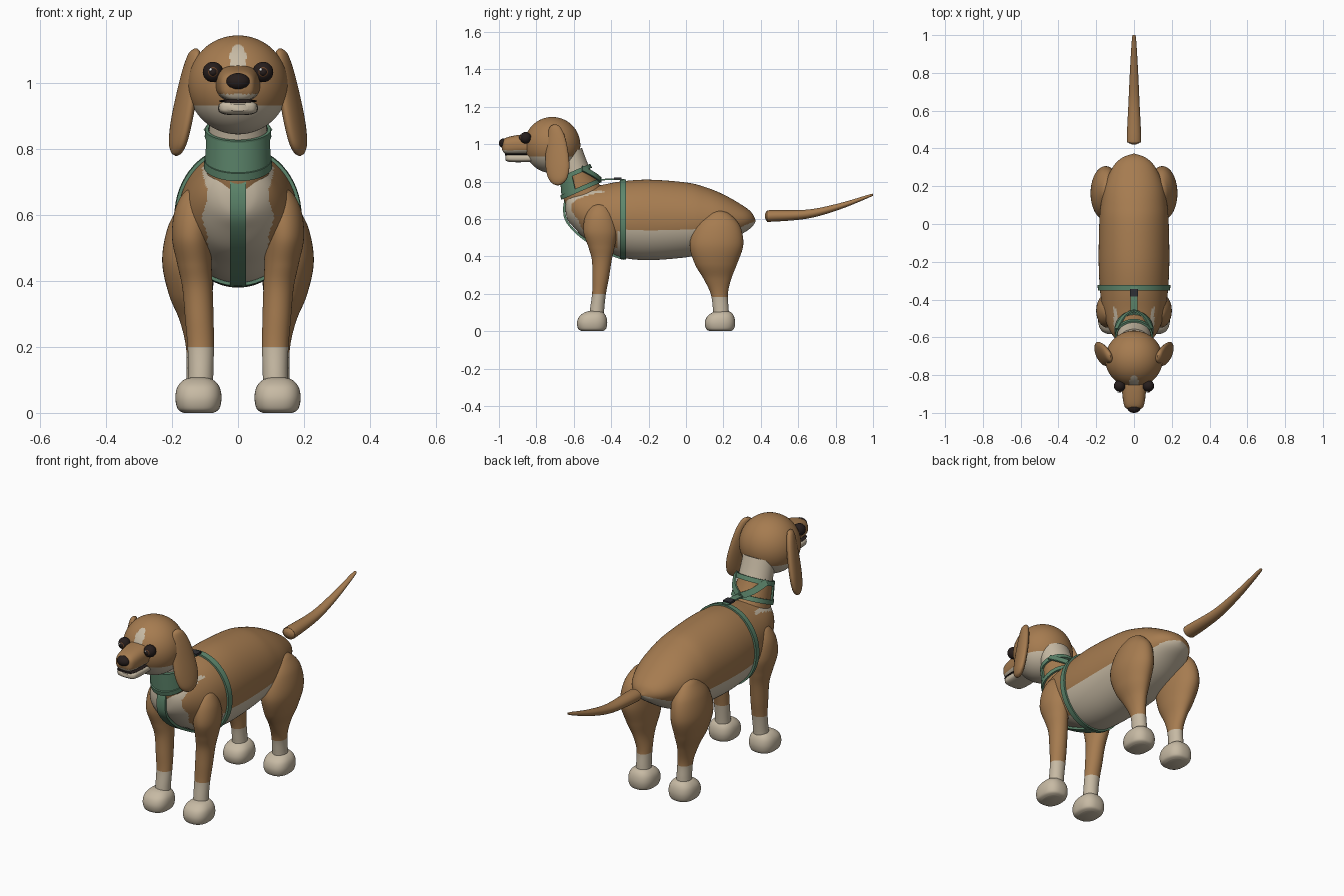
import bpy, bmesh, math
from mathutils import Vector as V

if "Cube" in bpy.data.objects:
    bpy.data.objects.remove(bpy.data.objects["Cube"])


def material(name, rgb):
    m = bpy.data.materials.new(name)
    m.diffuse_color = (*rgb, 1)
    m.use_nodes = True
    m.node_tree.nodes["Principled BSDF"].inputs["Base Color"].default_value = m.diffuse_color
    return m


TAN = material("tan_fur", (0.38, 0.20, 0.08))
CREAM = material("cream_fur", (0.57, 0.49, 0.37))
GREEN = material("green_strap", (0.11, 0.24, 0.15))
DARK = material("dark_nose", (0.02, 0.013, 0.012))
IRIS = material("brown_iris", (0.13, 0.05, 0.02))
WHITE = material("eye_glint", (0.8, 0.8, 0.8))
BUCKLE = material("dark_buckle", (0.03, 0.03, 0.035))
X, Y, Z = V((1, 0, 0)), V((0, 1, 0)), V((0, 0, 1))


def finish(name, bm, mats, rule=None, flip=False, angle=40):
    """Turn a bmesh into a smooth object, coloured by a rule on face centres."""
    if flip:
        for v in bm.verts:
            v.co.x *= -1
    bmesh.ops.recalc_face_normals(bm, faces=bm.faces)
    for f in bm.faces:
        if rule:
            f.material_index = int(rule(f.calc_center_median()))
    me = bpy.data.meshes.new(name)
    bm.to_mesh(me)
    bm.free()
    ob = bpy.data.objects.new(name, me)
    bpy.context.collection.objects.link(ob)
    for m in mats:
        me.materials.append(m)
    bpy.ops.object.select_all(action='DESELECT')
    ob.select_set(True)
    bpy.context.view_layer.objects.active = ob
    bpy.ops.object.shade_smooth_by_angle(angle=math.radians(angle))
    return ob


def spline(pts, n):
    """Catmull-Rom interpolation of tuples."""
    out = []
    for i in range(len(pts) - 1):
        a, b, c, d = (pts[max(0, min(len(pts) - 1, i + k))] for k in (-1, 0, 1, 2))
        for j in range(n):
            t = j / n
            out.append([0.5 * (2 * q + (r - p) * t + (2 * p - 5 * q + 4 * r - s) * t * t
                               + (3 * q - p - 3 * r + s) * t ** 3)
                        for p, q, r, s in zip(a, b, c, d)])
    return out + [list(pts[-1])]


def loft(name, stations, u, v, mats, rule=None, flip=False, n=6, seg=40, power=2):
    """Skin over (x, y, z, ru, rv) rings; power above 2 squares the section."""
    bm = bmesh.new()
    rings = []
    for x, y, z, ru, rv in spline(stations, n):
        ring = []
        for k in range(seg):
            a = 2 * math.pi * k / seg
            c, s = math.cos(a), math.sin(a)
            c, s = (math.copysign(abs(w) ** (2 / power), w) for w in (c, s))
            ring.append(bm.verts.new(V((x, y, z)) + u * max(ru, .001) * c + v * max(rv, .001) * s))
        rings.append(ring)
    for r, q in zip(rings, rings[1:]):
        for k in range(seg):
            m = (k + 1) % seg
            bm.faces.new((r[k], r[m], q[m], q[k]))
    bm.faces.new(rings[0])
    bm.faces.new(rings[-1])
    return finish(name, bm, mats, rule, flip)


def ball(name, c, r, mat, rule=None, seg=24):
    bm = bmesh.new()
    bmesh.ops.create_uvsphere(bm, u_segments=seg, v_segments=seg * 2 // 3, radius=1)
    for w in bm.verts:
        w.co = V(c) + V([p * q for p, q in zip(w.co, r)])
    return finish(name, bm, mat, rule)


def sections(name, rows, mat, closed):
    """Join four-cornered sections into a strap."""
    bm = bmesh.new()
    rows = [[bm.verts.new(p) for p in r] for r in rows]
    pairs = list(zip(rows, rows[1:])) + ([(rows[-1], rows[0])] if closed else [])
    for r, q in pairs:
        for k in range(4):
            bm.faces.new((r[k], r[(k + 1) % 4], q[(k + 1) % 4], q[k]))
    if not closed:
        bm.faces.new(rows[0])
        bm.faces.new(rows[-1])
    finish(name, bm, [mat])


def band(name, lo, hi, u, v, t=.01, span=360, n=64):
    """Strap around an ellipse; lo and hi are (y, z, ru, rv) of its two edges."""
    rows = []
    for k in range(n + (span < 360)):
        a = math.radians(-90 - span / 2 + span * k / n)
        row = []
        for (y, z, ru, rv), d in ((lo, 0), (lo, t), (hi, t), (hi, 0)):
            row.append(V((0, y, z)) + u * (ru + d) * math.cos(a) + v * (rv + d) * math.sin(a))
        rows.append(row)
    sections(name, rows, GREEN, span >= 360)


def ribbon(name, pts, w, half, t=.008, mat=GREEN):
    """Flat strap along a path, w is its width direction."""
    p = [V(q) for q in spline(pts, 6)]
    rows = []
    for i, c in enumerate(p):
        tan = p[min(i + 1, len(p) - 1)] - p[max(i - 1, 0)]
        nrm = tan.cross(w).normalized() * t / 2
        rows.append([c - w * half - nrm, c + w * half - nrm, c + w * half + nrm, c - w * half + nrm])
    sections(name, rows, mat, False)


FUR = [TAN, CREAM]


# Torso with cream belly and chest
def belly(c):
    if c.y < -.36:
        return c.z < .75 and abs(c.x) < .1 + .008 * math.sin(c.z * 45)
    return c.z < .54 + max(0, c.y - .25) * .4


torso = [(-.645, .665, .01, .01), (-.635, .665, .06, .065), (-.60, .655, .105, .10),
         (-.54, .632, .14, .137), (-.46, .615, .165, .165), (-.35, .598, .18, .202),
         (-.2, .595, .187, .215), (0, .595, .184, .2), (.1, .595, .176, .176),
         (.2, .595, .158, .136), (.3, .597, .113, .077), (.35, .595, .064, .04), (.372, .59, .005, .004)]
loft("torso", [(0, *s) for s in torso], X, Z, FUR, belly, n=8, seg=96)

# Neck, cream above the collar
NV = V((0, .915, .40))
loft("neck", [(0, -.50, .64, .12, .13), (0, -.54, .71, .098, .112), (0, -.565, .76, .093, .1),
              (0, -.59, .85, .088, .078), (0, -.625, .95, .085, .075)], X, NV, FUR,
     lambda c: -.4 * c.y + .915 * c.z > 1.015)

# Head with cream jaw and blaze
ball("head", (0, -.715, .995), (.152, .15, .15), FUR,
     lambda c: c.z < .932 or (c.y < -.75 and (c.x / .025) ** 2 + ((c.z - 1.075) / .043) ** 2 < 1), 144)
loft("muzzle", [(0, -.82, 1.0, .07, .055), (0, -.88, .998, .064, .053), (0, -.94, .993, .057, .048),
                (0, -.972, .99, .046, .038), (0, -.985, .99, .02, .015)], X, Z, FUR,
     lambda c: c.z < .967, power=2.6)
loft("lower_jaw", [(0, -.82, .925, .06, .02), (0, -.90, .925, .06, .022), (0, -.95, .926, .054, .02),
                   (0, -.966, .926, .03, .01)], X, Z, [CREAM], power=3)
loft("mouth_line", [(0, -.85, .946, .058, .006), (0, -.93, .946, .056, .006),
                    (0, -.968, .946, .044, .006)], X, Z, [DARK])
ball("nose", (0, -.973, 1.005), (.036, .027, .026), [DARK])

# Paired parts
for side, flip in (("right", False), ("left", True)):
    s = -1 if flip else 1
    # Eyes
    ball(side + "_eye_rim", (s * .076, -.857, 1.034), (.031, .03, .031), [DARK])
    ball(side + "_iris", (s * .076, -.867, 1.034), (.022, .022, .022), [IRIS])
    ball(side + "_pupil", (s * .076, -.88, 1.034), (.013, .0125, .013), [DARK])
    ball(side + "_glint", (s * .076 - .007, -.887, 1.041), (.005, .006, .005), [WHITE], seg=12)
    # Drooping ears
    loft(side + "_ear", [(.128, -.70, 1.105, .004, .008), (.132, -.70, 1.09, .016, .03),
                         (.142, -.695, 1.04, .022, .05), (.157, -.69, .96, .025, .063),
                         (.172, -.687, .88, .025, .067), (.182, -.686, .82, .022, .054),
                         (.186, -.686, .79, .014, .03), (.187, -.686, .78, .003, .006)],
         V((.94, -.34, 0)), V((.34, .94, 0)), [TAN], flip=flip)
    # Front legs with shoulders
    loft(side + "_front_leg", [(.125, -.46, .685, .01, .01), (.127, -.46, .665, .04, .05),
                               (.133, -.46, .61, .06, .08), (.14, -.458, .53, .06, .09),
                               (.132, -.452, .45, .052, .07), (.123, -.45, .38, .046, .053),
                               (.117, -.457, .28, .043, .044), (.113, -.465, .2, .04, .037),
                               (.113, -.475, .12, .038, .038), (.115, -.48, .06, .04, .04)],
         X, Y, FUR, lambda c: c.z < .198, flip, n=10)
    # Hind legs with thighs
    loft(side + "_hind_leg", [(.14, .175, .645, .01, .01), (.142, .175, .625, .036, .06),
                              (.146, .17, .56, .068, .12), (.15, .163, .46, .08, .143),
                              (.144, .16, .36, .066, .113), (.133, .168, .28, .044, .074),
                              (.122, .178, .2, .036, .046), (.12, .186, .12, .036, .042),
                              (.12, .19, .06, .04, .042)],
         X, Y, FUR, lambda c: c.z < .183, flip, n=10)
    # Paws
    for part, y in (("front", -.502), ("hind", .182)):
        loft(f"{side}_{part}_paw", [(.12, y, 0, .045, .055), (.12, y, .012, .063, .074),
                                    (.12, y, .045, .07, .081), (.12, y + .003, .078, .064, .072),
                                    (.12, y + .01, .1, .045, .05), (.12, y + .012, .108, .02, .025)],
             X, Y, [CREAM], flip=flip, power=2.5)
    # Harness fork over the back of the neck
    ribbon(side + "_fork_strap", [(0, -.455, .808), (s * .055, -.49, .835), (s * .093, -.555, .87)],
           V((-.55 * s, 0, .83)), .016)

# Tail
loft("tail", [(0, .422, .617, .012, .01), (0, .432, .616, .032, .026), (0, .455, .616, .038, .031),
              (0, .65, .626, .029, .024), (0, .82, .667, .021, .017), (0, .98, .723, .011, .008),
              (0, 1.0, .73, .003, .003)], X, Z, [TAN])

# Collar and harness
band("upper_collar", (-.585, .838, .091, .08), (-.594, .86, .09, .079), X, NV)
band("lower_collar", (-.563, .748, .094, .103), (-.572, .77, .093, .1), X, NV)
band("collar_bib", (-.563, .752, .094, .102), (-.592, .855, .091, .08), X, NV, .009, 150)
band("girth_strap", (-.352, .597, .181, .202), (-.322, .597, .183, .205), X, Z)
ribbon("chest_strap", [(0, -.635, .73), (0, -.65, .67), (0, -.645, .605), (0, -.611, .553), (0, -.55, .497),
                       (0, -.47, .447), (0, -.38, .402), (0, -.33, .387)], X, .025, .012)
ribbon("back_strap", [(0, -.33, .81), (0, -.4, .813), (0, -.465, .808)], X, .018)
ribbon("buckle", [(0, -.385, .816), (0, -.345, .816)], X, .022, .012, BUCKLE)
